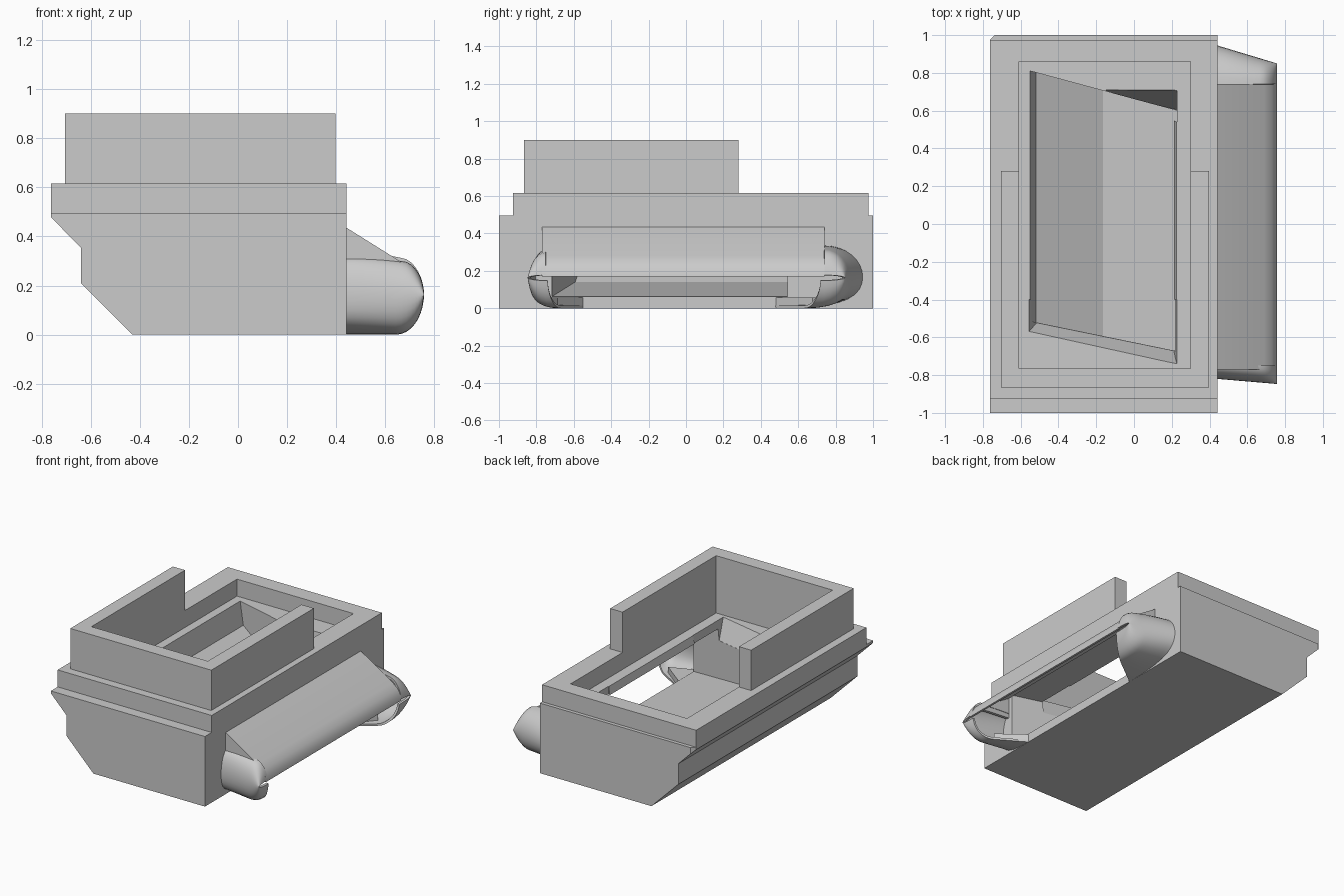
import bpy, bmesh, math

cube = bpy.data.objects.get("Cube")
if cube:
    bpy.data.objects.remove(cube)

grey = bpy.data.materials.new("plain_grey")
grey.use_nodes = True
grey.diffuse_color = (0.6, 0.6, 0.6, 1)
grey.node_tree.nodes["Principled BSDF"].inputs["Base Color"].default_value = (0.6, 0.6, 0.6, 1)


def make(name, verts, faces):
    bm = bmesh.new()
    vs = [bm.verts.new(v) for v in verts]
    for f in faces:
        bm.faces.new([vs[i] for i in f])
    bmesh.ops.recalc_face_normals(bm, faces=bm.faces)
    mesh = bpy.data.meshes.new(name)
    bm.to_mesh(mesh)
    bm.free()
    mesh.materials.append(grey)
    obj = bpy.data.objects.new(name, mesh)
    bpy.context.collection.objects.link(obj)
    return obj


def loft(name, ring_a, ring_b):
    """Closed solid between two matching outlines."""
    n = len(ring_a)
    sides = [(i, (i + 1) % n, n + (i + 1) % n, n + i) for i in range(n)]
    return make(name, ring_a + ring_b, sides + [tuple(range(n)), tuple(range(n, 2 * n))])


def prism_y(name, pts, y0, y1):
    return loft(name, [(x, y0, z) for x, z in pts], [(x, y1, z) for x, z in pts])


def loft_z(name, low, high, z0, z1):
    return loft(name, [(x, y, z0) for x, y in low], [(x, y, z1) for x, y in high])


def activate(obj):
    bpy.ops.object.select_all(action='DESELECT')
    obj.select_set(True)
    bpy.context.view_layer.objects.active = obj


def cut(obj, cutter):
    mod = obj.modifiers.new("cut", 'BOOLEAN')
    mod.operation = 'DIFFERENCE'
    mod.solver = 'EXACT'
    mod.object = cutter
    activate(obj)
    bpy.ops.object.modifier_apply(modifier=mod.name)
    bpy.data.objects.remove(cutter)


L, R, DECK, RIM = -0.762, 0.442, 0.495, 0.615

# Lower body with stepped chamfers along one long side
body = prism_y("lower_body", [(-0.43, 0), (R, 0), (R, DECK), (L, DECK), (L, 0.478),
                              (-0.64, 0.355), (-0.64, 0.21)], -1, 1)

# Clipped back corner of the body ledge
corner = [(-0.8, 0.937), (-0.7, 1.037), (-0.8, 1.037)]
cut(body, loft_z("corner_cutter", corner, corner, 0.3, 0.6))

# Fan-shaped chute from the deck down to the side slot
chute = [(-0.555, 0.52), (-0.52, 0.335), (-0.165, 0.14), (0.5, 0.055),
         (0.5, 0.425), (0.212, 0.44), (0.23, 0.52)]
near = [(x, -0.52 - 0.205 * (x + 0.52), z) for x, z in chute]
far = [(x, 0.605 - 0.27 * (x - 0.21), z) for x, z in chute]
cut(body, loft("chute_cutter", near, far))

# Bevelled lip on the chute's front edge
cut(body, loft_z("lip_cutter", [(-0.515, -0.523), (0.21, -0.671), (0.21, -0.4), (-0.515, -0.4)],
                 [(-0.558, -0.572), (0.228, -0.745), (0.228, -0.4), (-0.558, -0.4)], 0.36, 0.505))

# Steep pocket that squares off the chute's back corner
cut(body, loft_z("pocket_cutter", [(-0.15, 0.69), (0.228, 0.605), (0.228, 0.54)],
                 [(-0.15, 0.71), (0.228, 0.71), (0.228, 0.54)], 0.15, 0.51))

# Rim frame around the deck
plan = [(L, -0.925), (R, -0.925), (R, 0.975), (L, 0.975)]
rim = loft_z("rim_frame", plan, plan, DECK, RIM)
recess = [(-0.61, -0.765), (0.3, -0.765), (0.3, 0.86), (-0.61, 0.86)]
cut(rim, loft_z("recess_cutter", recess, recess, 0.4, 0.7))

# Three-sided hopper wall
wall = [(-0.705, 0.28), (-0.705, -0.865), (0.397, -0.865), (0.397, 0.28),
        (0.3, 0.28), (0.3, -0.765), (-0.61, -0.765), (-0.61, 0.28)]
loft_z("hopper_wall", wall, wall, RIM, 0.9)

# Sloping hood over the slot, rolled at its outer edge
outer = [(R, 0.435), (0.69, 0.28), (0.73, 0.245), (0.753, 0.205), (0.758, 0.17)]
inner = [(0.743, 0.17), (0.738, 0.2), (0.718, 0.235), (0.682, 0.267), (R, 0.418)]
hood = prism_y("slot_hood", outer + inner, -0.77, 0.74)
activate(hood)
bpy.ops.object.shade_smooth_by_angle(angle=math.radians(30))

# Triangular cheeks closing the hood ends
for name, y in (("hood_end_front", -0.77), ("hood_end_back", 0.72)):
    prism_y(name, [(R, 0.43), (0.69, 0.275), (0.69, 0.25), (R, 0.27)], y, y + 0.02)


def rounded(t, start):
    """1 along the straight part, falling as a quarter ellipse to the tip."""
    return math.sqrt(max(0.01, 1 - (max(0, t - start) / (1 - start)) ** 2))


# Curved end scoops: C-shaped shells that round off away from the body
def scoop(name, top_y, out_a, out_b, in_a, in_b, top_z, drop):
    steps, arcs, tip = 16, 16, 0.165
    verts, faces = [], []
    for i in range(steps + 1):
        t = math.sin(i / steps * math.pi / 2)
        x = R + 0.315 * t
        hi = tip + (top_z - drop * t * t - tip) * rounded(t, 0.74)
        lo = tip - tip * rounded(t, 0.64)
        y_out = out_a + (out_b - out_a) * t
        y_in = in_a + (in_b - in_a) * t
        for j in range(arcs + 1):
            a = math.pi * j / arcs
            sweep = max(0, j / arcs * 2 - 1) ** 2
            root = top_y + (y_in - top_y) * sweep
            verts.append((x, root + (y_out - root) * math.sin(a),
                          (hi + lo) / 2 + (hi - lo) / 2 * math.cos(a)))
    w = arcs + 1
    for i in range(steps):
        for j in range(arcs):
            k = i * w + j
            faces.append((k, k + 1, k + w + 1, k + w))
    obj = make(name, verts, faces)
    # Normals face away from the slot so the shell thickens inward
    side = math.copysign(1, top_y)
    if sum(p.normal.y * p.area for p in obj.data.polygons) * side < 0:
        obj.data.flip_normals()
    mod = obj.modifiers.new("shell", 'SOLIDIFY')
    mod.thickness = 0.015
    mod.offset = -1
    activate(obj)
    bpy.ops.object.modifier_apply(modifier=mod.name)
    bpy.ops.object.shade_smooth_by_angle(angle=math.radians(40))


scoop("front_scoop", -0.75, -0.82, -0.847, -0.55, -0.74, 0.315, 0.03)
scoop("back_scoop", 0.74, 0.945, 0.85, 0.48, 0.72, 0.335, 0.045)

# Thick wedge floors inside the scoops
for name, y_in, y_low, y_high in (("front_scoop_floor", -0.55, -0.6, -0.76),
                                  ("back_scoop_floor", 0.48, 0.57, 0.78)):
    tip = (0.62, y_in * 0.35 + y_high * 0.65)
    loft_z(name, [(R, y_in), tip, (R, y_low)], [(R, y_in), tip, (R, y_high)], 0.006, 0.058)
